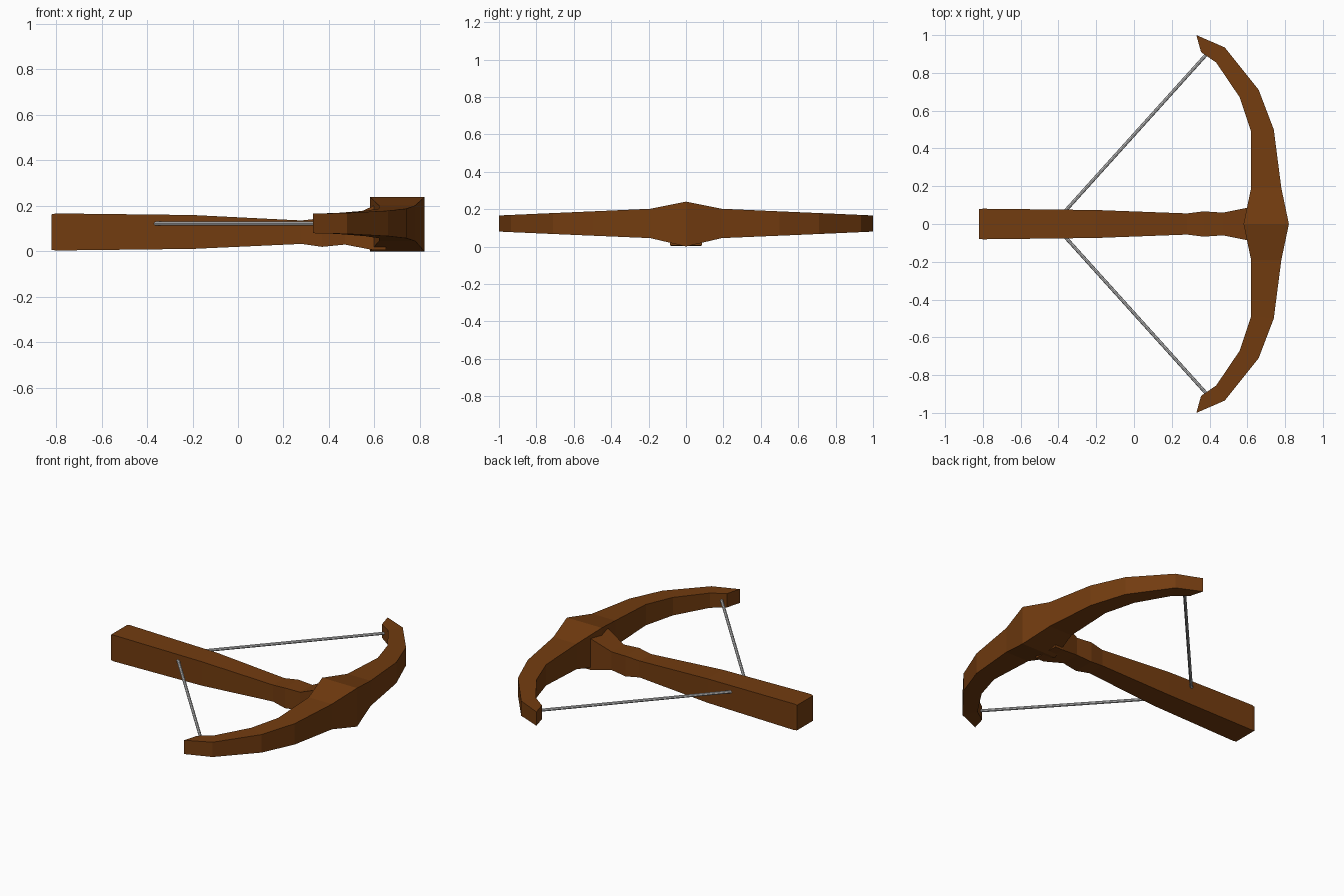
import bpy
import bmesh
from mathutils import Vector

if "Cube" in bpy.data.objects:
    bpy.data.objects.remove(bpy.data.objects["Cube"])


def material(name, color):
    mat = bpy.data.materials.new(name)
    mat.diffuse_color = color
    mat.use_nodes = True
    mat.node_tree.nodes["Principled BSDF"].inputs["Base Color"].default_value = mat.diffuse_color
    return mat


def loft(name, sections, mat):
    """Skin a run of four-cornered sections and cap both ends."""
    bm = bmesh.new()
    rings = [[bm.verts.new(p) for p in s] for s in sections]
    for a, b in zip(rings, rings[1:]):
        for i in range(4):
            j = (i + 1) % 4
            bm.faces.new((a[i], a[j], b[j], b[i]))
    bm.faces.new(rings[0])
    bm.faces.new(rings[-1])
    bmesh.ops.recalc_face_normals(bm, faces=bm.faces)
    mesh = bpy.data.meshes.new(name)
    bm.to_mesh(mesh)
    bm.free()
    mesh.materials.append(mat)
    obj = bpy.data.objects.new(name, mesh)
    bpy.context.collection.objects.link(obj)
    return obj


wood = material("wood", (0.17, 0.045, 0.005, 1))

# Bow limbs: inner x, inner y, outer x, outer y, bottom z, top z
half = [
    (0.58, 0.00, 0.82, 0.00, 0.000, 0.240),
    (0.62, 0.19, 0.78, 0.19, 0.045, 0.202),
    (0.62, 0.49, 0.74, 0.50, 0.058, 0.188),
    (0.56, 0.67, 0.66, 0.71, 0.067, 0.179),
    (0.435, 0.855, 0.48, 0.935, 0.077, 0.169),
    (0.355, 0.91, 0.33, 1.00, 0.080, 0.166),
]


def bow_section(s, side):
    xi, yi, xo, yo, lo, hi = s
    return [(xi, yi * side, lo), (xo, yo * side, lo),
            (xo, yo * side, hi), (xi, yi * side, hi)]


sections = [bow_section(s, -1) for s in half[:0:-1]]
sections += [bow_section(s, 1) for s in half]
loft("bow_limbs", sections, wood)

# Stock: x, half width, bottom z, top z
stock = [
    (-0.82, 0.079, 0.007, 0.163),
    (-0.80, 0.081, 0.004, 0.167),
    (-0.20, 0.074, 0.011, 0.160),
    (0.28, 0.056, 0.033, 0.136),
    (0.37, 0.067, 0.020, 0.146),
    (0.47, 0.060, 0.030, 0.143),
    (0.595, 0.085, 0.006, 0.200),
    (0.65, 0.085, 0.006, 0.200),
]
loft("stock", [[(x, -w, lo), (x, w, lo), (x, w, hi), (x, -w, hi)]
               for x, w, lo, hi in stock], wood)

# Drawn string, one straight length each side
for side, label in ((1, "left"), (-1, "right")):
    a = Vector((-0.365, 0.068 * side, 0.122))
    b = Vector((0.39, 0.905 * side, 0.122))
    bpy.ops.mesh.primitive_cylinder_add(
        vertices=8, radius=0.009, depth=(b - a).length, location=(a + b) / 2)
    string = bpy.context.object
    string.name = "string_" + label
    string.rotation_euler = (b - a).to_track_quat('Z', 'Y').to_euler()
